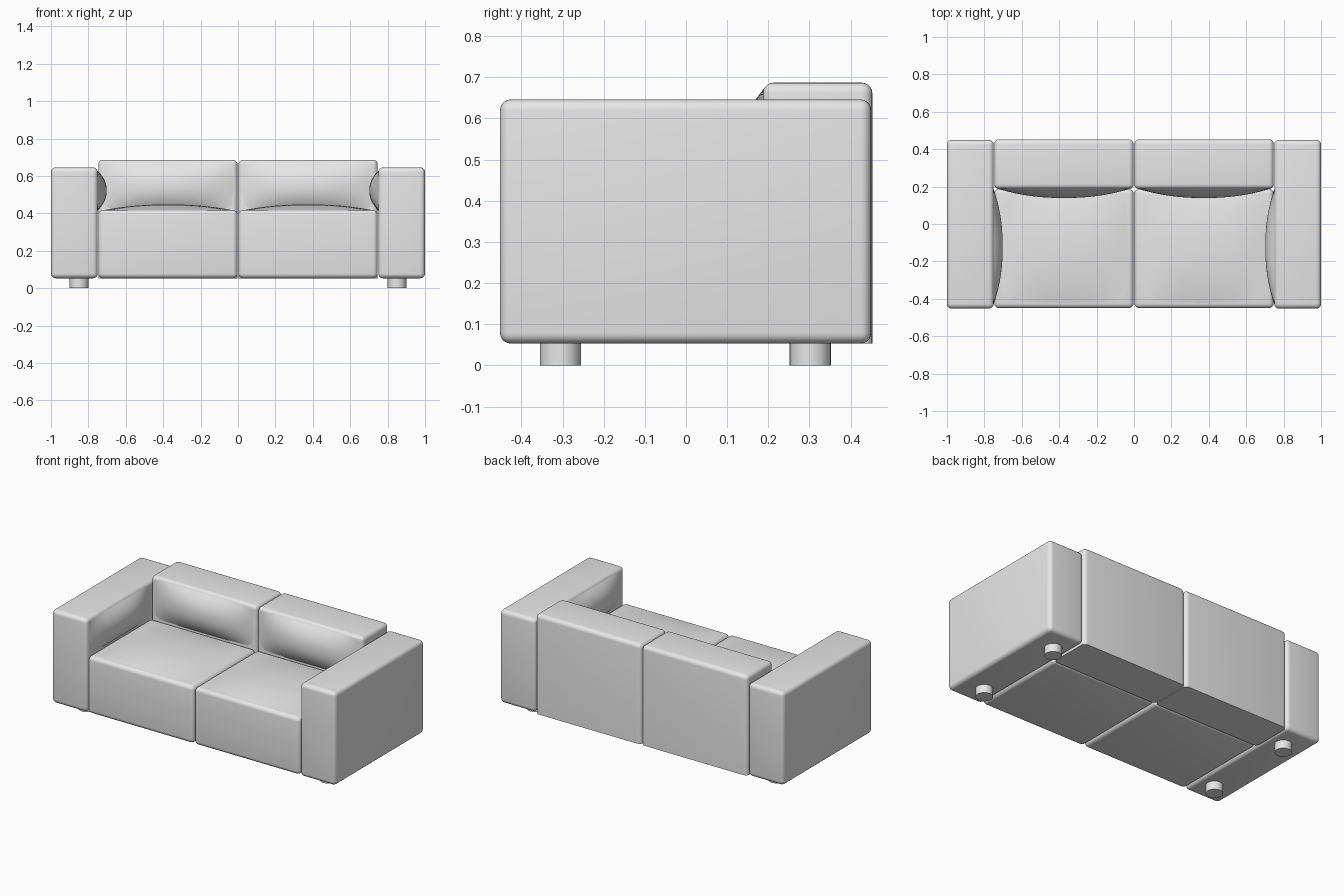
import bpy
import bmesh
from math import radians
from mathutils import Matrix, Vector

cube = bpy.data.objects.get("Cube")
if cube:
    bpy.data.objects.remove(cube, do_unlink=True)

fabric = bpy.data.materials.new("light_grey_fabric")
fabric.use_nodes = True
GREY = (0.8, 0.8, 0.8, 1)
fabric.diffuse_color = GREY
fabric.node_tree.nodes["Principled BSDF"].inputs["Base Color"].default_value = GREY

BEVEL = 0.026
ARM_X = 0.75      # inner side of the arms
FLOOR = 0.053     # underside of the upholstery
SEAT_TOP = 0.418
BACK_Y = 0.187    # front of the back rests


def finish(name, bm, angle=50):
    mesh = bpy.data.meshes.new(name)
    bm.to_mesh(mesh)
    bm.free()
    obj = bpy.data.objects.new(name, mesh)
    bpy.context.collection.objects.link(obj)
    mesh.materials.append(fabric)
    bpy.ops.object.select_all(action='DESELECT')
    obj.select_set(True)
    bpy.context.view_layer.objects.active = obj
    bpy.ops.object.shade_smooth_by_angle(angle=radians(angle))


def block(name, low, high, sharp_base=False):
    """Upholstered box with rounded edges, optionally square at the bottom."""
    low, high = Vector(low), Vector(high)
    bm = bmesh.new()
    bmesh.ops.create_cube(bm, size=1)
    for v in bm.verts:
        v.co = (low + high) / 2 + v.co * (high - low)
    edges = [e for e in bm.edges
             if not (sharp_base and all(v.co.z < low.z + 0.001 for v in e.verts))]
    bmesh.ops.bevel(bm, geom=edges, offset=BEVEL, segments=5,
                    profile=0.5, affect='EDGES')
    finish(name, bm)


def pad(name, centre, u, v, height):
    """Domed panel spanned by half-axes u and v, bulging along u x v."""
    u, v, centre = Vector(u), Vector(v), Vector(centre)
    out = u.cross(v).normalized()
    bm = bmesh.new()
    bmesh.ops.create_grid(bm, x_segments=28, y_segments=28, size=1)
    for p in bm.verts:
        a, b = p.co.x, p.co.y
        dome = (1 - abs(a) ** 2.2) * (1 - abs(b) ** 2.2)
        p.co = centre + u * a + v * b + out * (height * dome - 0.002)
    finish(name, bm)


def foot(name, x, y):
    bm = bmesh.new()
    bmesh.ops.create_cone(bm, cap_ends=True, segments=32, radius1=0.05,
                          radius2=0.05, depth=0.06,
                          matrix=Matrix.Translation((x, y, 0.03)))
    finish(name, bm)


for side, s in (("left", 1), ("right", -1)):
    def span(a, b):
        return min(s * a, s * b), max(s * a, s * b)

    # Arm and its padded inner face
    x0, x1 = span(ARM_X, 1)
    block(f"{side}_arm", (x0, -0.452, FLOOR), (x1, 0.45, 0.646))
    pad(f"{side}_arm_pad", (s * ARM_X, -0.122, 0.522),
        (0, 0.312, 0), (0, 0, -s * 0.108), 0.05)

    # Seat and back cushions
    x0, x1 = span(0.002, 0.747)
    mid = (x0 + x1) / 2
    block(f"{side}_seat", (x0, -0.45, FLOOR), (x1, BACK_Y, SEAT_TOP))
    pad(f"{side}_seat_pad", (mid, -0.131, SEAT_TOP),
        (0.352, 0, 0), (0, 0.299, 0), 0.032)
    block(f"{side}_back", (x0, BACK_Y, FLOOR), (x1, 0.453, 0.687), sharp_base=True)
    pad(f"{side}_back_pad", (mid, BACK_Y, 0.545),
        (0.355, 0, 0), (0, 0, 0.127), 0.05)

    # Feet under the arm
    for end, y in (("front", -0.305), ("rear", 0.302)):
        foot(f"{side}_{end}_foot", s * 0.85, y)
